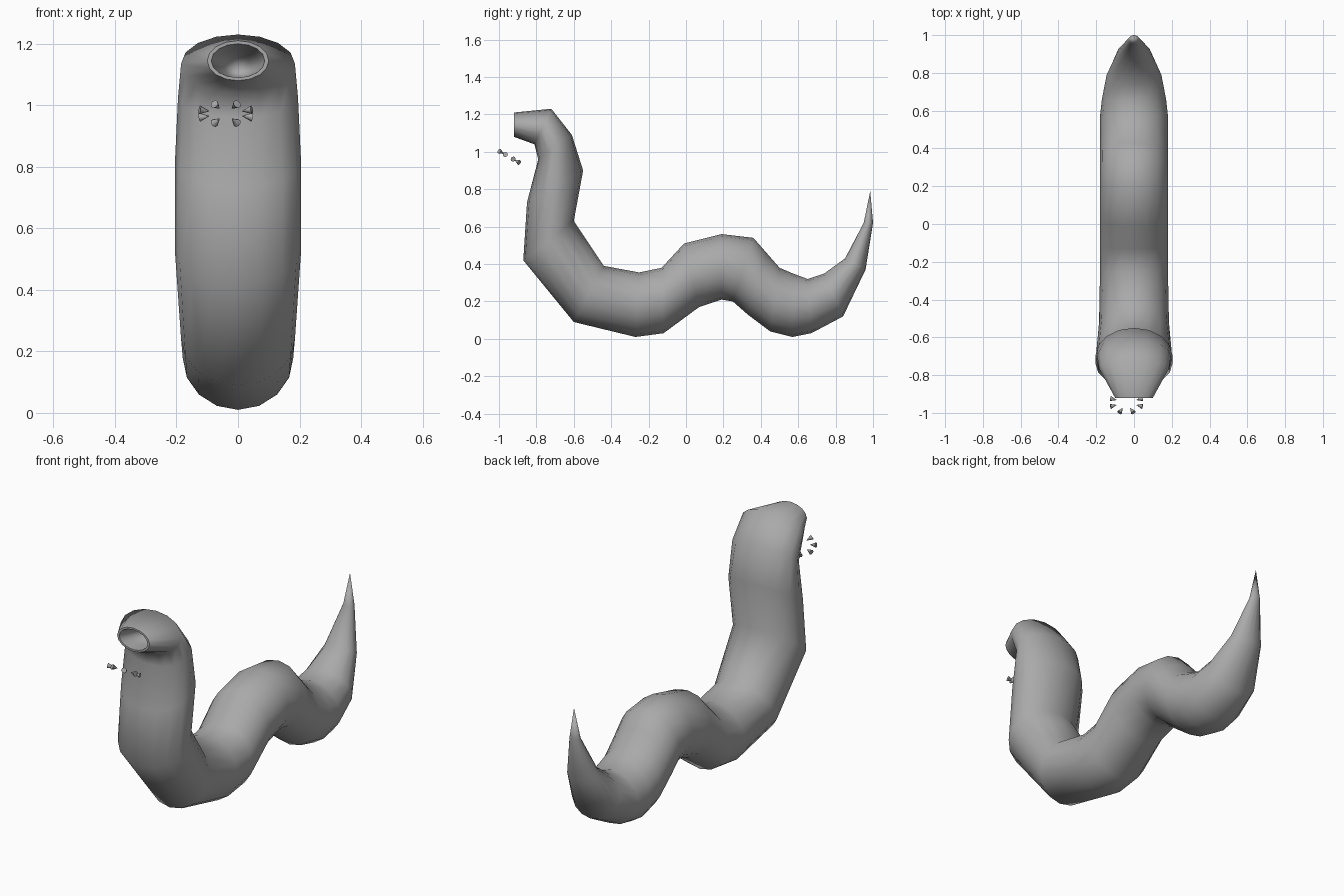
import bpy, bmesh, math
from mathutils import Vector

if "Cube" in bpy.data.objects:
    bpy.data.objects.remove(bpy.data.objects["Cube"])

SIDES = 16

skin = bpy.data.materials.new("grey_skin")
skin.diffuse_color = (0.4, 0.4, 0.4, 1)
skin.use_nodes = True
skin.node_tree.nodes["Principled BSDF"].inputs["Base Color"].default_value = skin.diffuse_color


def finish(name, bm):
    bmesh.ops.recalc_face_normals(bm, faces=bm.faces)
    me = bpy.data.meshes.new(name)
    bm.to_mesh(me)
    bm.free()
    me.materials.append(skin)
    ob = bpy.data.objects.new(name, me)
    bpy.context.collection.objects.link(ob)
    return ob


# Body sections: back y, back z, belly y, belly z, half width
sections = [
    (-.92, 1.21, -.92, 1.08, .10),     # mouth rim
    (-.72, 1.23, -.81, 1.04, .185),    # head
    (-.61, 1.09, -.79, .96, .195),
    (-.55, .90, -.85, .73, .205),      # neck
    (-.60, .63, -.87, .42, .205),
    (-.44, .39, -.60, .09, .185),
    (-.25, .355, -.27, .01, .18),      # front coil
    (-.13, .38, -.12, .03, .18),
    (-.01, .51, .07, .17, .18),
    (.19, .56, .19, .21, .18),         # hump
    (.36, .54, .25, .20, .18),
    (.43, .46, .33, .13, .18),
    (.50, .38, .45, .04, .18),
    (.57, .35, .57, .01, .18),         # rear coil
    (.65, .32, .67, .03, .17),
    (.74, .35, .84, .12, .145),
    (.85, .43, .96, .37, .09),         # tail
    (.95, .62, 1.0, .62, .03),
]
# Mouth cavity, from the throat out to the inner lip
cavity = [
    (-.78, 1.16, -.78, 1.09, .045),
    (-.85, 1.18, -.85, 1.09, .07),
    (-.92, 1.20, -.92, 1.09, .087),
]


def add_ring(bm, section):
    by, bz, fy, fz, w = section
    back, belly = Vector((0, by, bz)), Vector((0, fy, fz))
    mid, half = (back + belly) / 2, (back - belly) / 2
    ring = []
    for i in range(SIDES):
        a = math.tau * i / SIDES
        ring.append(bm.verts.new(mid + half * math.cos(a) + Vector((w * math.sin(a), 0, 0))))
    return ring


def cap(bm, ring, tip):
    v = bm.verts.new(tip)
    for i in range(SIDES):
        bm.faces.new((ring[i], ring[(i + 1) % SIDES], v))


bm = bmesh.new()
rings = [add_ring(bm, s) for s in cavity + sections]
for r, s in zip(rings, rings[1:]):
    for i in range(SIDES):
        j = (i + 1) % SIDES
        bm.faces.new((r[i], r[j], s[j], s[i]))
cap(bm, rings[0], (0, -.73, 1.115))
cap(bm, rings[-1], (0, .985, .79))
body = finish("worm_body", bm)

# Ring of small teeth, points turned inward
bm = bmesh.new()
centre = Vector((-.04, -.945, .973))
for k in range(8):
    a = math.radians(22.5 + 45 * k)
    out = Vector((.075 * math.cos(a), -.045 * math.sin(a), .026 * math.sin(a)))
    m = out.to_track_quat('-Z', 'Y').to_matrix().to_4x4()
    m.translation = centre + out
    bmesh.ops.create_cone(bm, cap_ends=True, segments=8, radius1=.014,
                          radius2=.001, depth=.032, matrix=m)
teeth = finish("teeth", bm)

# Smooth shading with sharp lip and tooth edges
for ob, angle in ((body, 60), (teeth, 50)):
    bpy.ops.object.select_all(action='DESELECT')
    ob.select_set(True)
    bpy.context.view_layer.objects.active = ob
    bpy.ops.object.shade_smooth_by_angle(angle=math.radians(angle))
